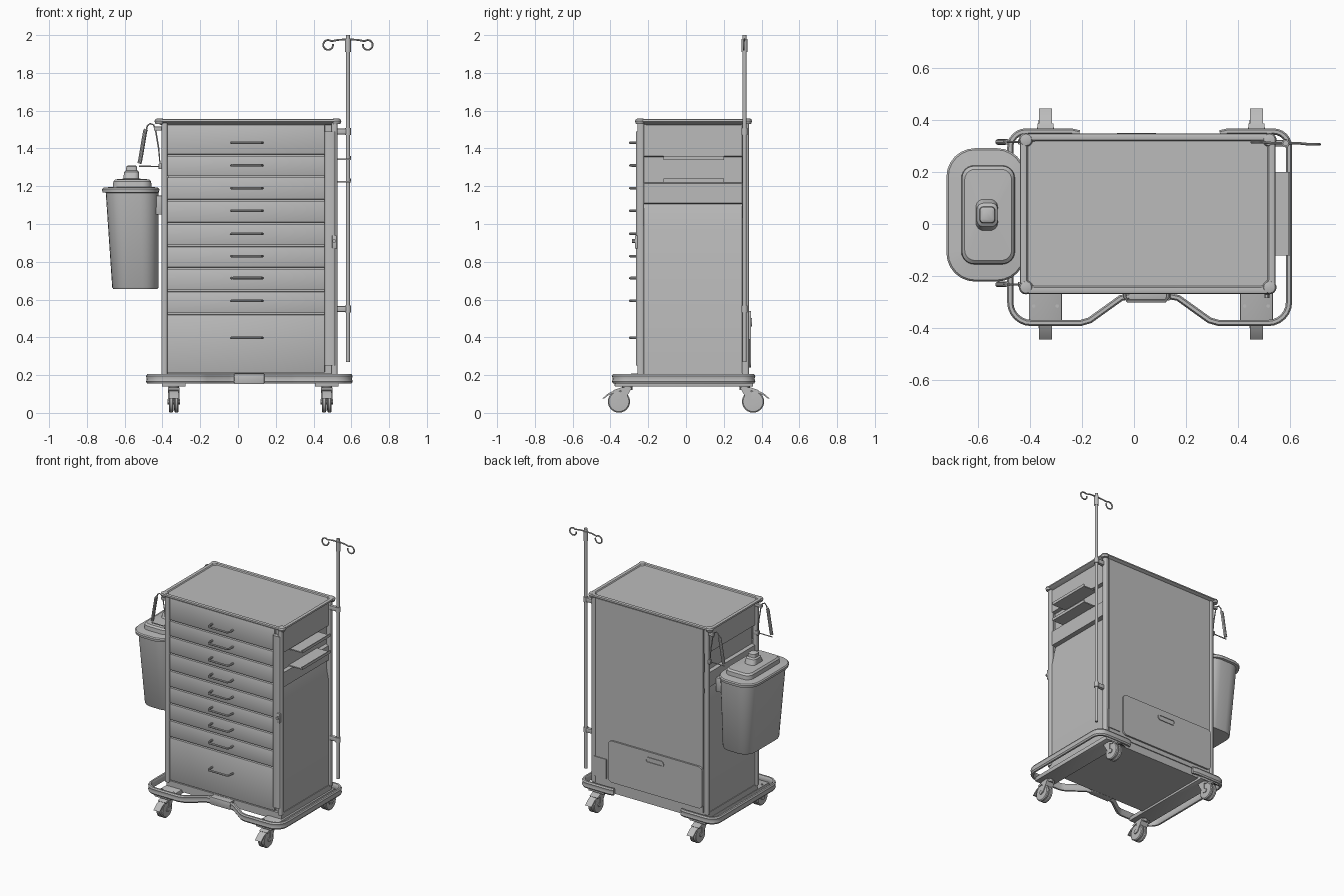
import bpy, bmesh, math
from mathutils import Vector

cube = bpy.data.objects.get("Cube")
if cube:
    bpy.data.objects.remove(cube)

grey = bpy.data.materials.new("painted grey")
grey.use_nodes = True
grey.diffuse_color = (0.5, 0.5, 0.5, 1)
grey.node_tree.nodes["Principled BSDF"].inputs["Base Color"].default_value = (0.5, 0.5, 0.5, 1)

MID = 0.06  # centre line of the cabinet


def finish(name, bm):
    bmesh.ops.recalc_face_normals(bm, faces=bm.faces[:])
    mesh = bpy.data.meshes.new(name)
    bm.to_mesh(mesh)
    bm.free()
    mesh.materials.append(grey)
    ob = bpy.data.objects.new(name, mesh)
    bpy.context.collection.objects.link(ob)
    bpy.ops.object.select_all(action='DESELECT')
    ob.select_set(True)
    bpy.context.view_layer.objects.active = ob
    bpy.ops.object.shade_smooth_by_angle(angle=math.radians(35))
    return ob


def skin(name, rings, loop=False):
    """Join rings of points into a closed skin, capped unless looped."""
    bm = bmesh.new()
    rows = [[bm.verts.new(p) for p in ring] for ring in rings]
    n = len(rows[0])
    pairs = list(zip(rows, rows[1:])) + ([(rows[-1], rows[0])] if loop else [])
    for a, b in pairs:
        for i in range(n):
            j = (i + 1) % n
            bm.faces.new((a[i], a[j], b[j], b[i]))
    if not loop:
        bm.faces.new(rows[0])
        bm.faces.new(rows[-1])
    return finish(name, bm)


def box(name, x, y, z, bevel=0):
    bm = bmesh.new()
    bmesh.ops.create_cube(bm, size=1)
    for v in bm.verts:
        v.co = [r[0] + (c + 0.5) * (r[1] - r[0]) for c, r in zip(v.co, (x, y, z))]
    if bevel:
        bmesh.ops.bevel(bm, geom=bm.edges[:], offset=bevel, segments=2, profile=0.5, affect='EDGES')
    return finish(name, bm)


def rounded(cx, cy, hx, hy, r, z, n=6):
    pts = []
    for k, (sx, sy) in enumerate(((1, 1), (-1, 1), (-1, -1), (1, -1))):
        for i in range(n + 1):
            a = math.pi / 2 * (k + i / n)
            pts.append((cx + sx * (hx - r) + r * math.cos(a), cy + sy * (hy - r) + r * math.sin(a), z))
    return pts


def tube(name, pts, r, sides=10):
    """Round tube along a path."""
    pts = [Vector(p) for p in pts]
    rings, ref = [], None
    for i, p in enumerate(pts):
        t = (pts[min(i + 1, len(pts) - 1)] - pts[max(i - 1, 0)]).normalized()
        if ref is None:
            ref = t.orthogonal()
        u = (ref - t * ref.dot(t)).normalized()
        ref, w = u, t.cross(u)
        rings.append([p + r * (math.cos(a) * u + math.sin(a) * w)
                      for a in (2 * math.pi * k / sides for k in range(sides))])
    return skin(name, rings)


def prism(name, outline, lo, hi, axis):
    """Extrude a 2D outline along the x or y axis."""
    if axis == 'x':
        return skin(name, [[(d, a, b) for a, b in outline] for d in (lo, hi)])
    return skin(name, [[(a, d, b) for a, b in outline] for d in (lo, hi)])


# Cabinet body with stepped side walls
side = [(0.455, 0.2), (0.455, 0.97), (0.425, 1.105), (0.455, 1.11), (0.455, 1.215),
        (0.43, 1.22), (0.43, 1.355), (0.455, 1.36), (0.455, 1.53)]
outline = [(MID + a, z) for a, z in side] + [(MID - a, z) for a, z in reversed(side)]
prism("cabinet_body", outline, -0.225, 0.325, 'y')
box("back_panel", (-0.37, 0.49), (0.32, 0.332), (0.21, 1.53))
for sx in (-1, 1):
    for y in (-0.24, 0.315):
        cx = MID + sx * 0.45
        skin("corner_post", [rounded(cx, y, 0.016, 0.018, 0.01, z, 3) for z in (0.2, 1.535)])

# Worktop with raised rim and corner knobs
top = [(0.462, 0.28, 1.525), (0.49, 0.308, 1.543), (0.488, 0.306, 1.553), (0.48, 0.298, 1.556),
       (0.465, 0.283, 1.553), (0.46, 0.278, 1.546)]
skin("worktop", [rounded(0.0525, 0.04, a, b, 0.03, z) for a, b, z in top])
for x in (-0.415, 0.52):
    for y in (-0.243, 0.323):
        skin("worktop_corner", [rounded(x, y, r, r, r, z) for r, z in
                                ((0.022, 1.53), (0.027, 1.545), (0.022, 1.556), (0.01, 1.559))])

# Drawers with bar handles
splits = [1.53, 1.365, 1.25, 1.127, 1.005, 0.884, 0.767, 0.646, 0.524, 0.21]
grips = [1.43, 1.31, 1.19, 1.07, 0.948, 0.83, 0.714, 0.593, 0.397]
for hi, lo, z in zip(splits, splits[1:], grips):
    box("drawer_front", (-0.375, 0.46), (-0.243, -0.22), (lo + 0.004, hi - 0.004), 0.003)
    tube("drawer_handle", [(-0.035, -0.235, z), (-0.035, -0.28, z), (-0.026, -0.295, z),
                           (0.121, -0.295, z), (0.13, -0.28, z), (0.13, -0.235, z)], 0.007, 8)

# Locking bar with lock
skin("locking_bar", [rounded(0.488, -0.25, 0.029, 0.015, 0.014, z, 4) for z in (0.25, 1.49)])
box("lock_plate", (0.498, 0.522), (-0.27, -0.25), (0.87, 0.94), 0.004)
tube("lock_key", [(0.51, -0.265, 0.91), (0.51, -0.285, 0.91)], 0.01)

# Base pan, caster rails and wrap-around bumper
box("base_pan", (-0.4, 0.52), (-0.245, 0.325), (0.155, 0.21))
for x in (-0.34, 0.47):
    box("caster_rail", (x - 0.063, x + 0.063), (-0.378, 0.355), (0.14, 0.17), 0.003)
    for dx in (-0.045, 0.045):
        tube("rail_screw", [(x + dx, -0.315, 0.165), (x + dx, -0.315, 0.175)], 0.007, 8)


def arc(cx, cy, r, a0, a1, n=6):
    return [(cx + r * math.cos(math.radians(a0 + (a1 - a0) * i / n)),
             cy + r * math.sin(math.radians(a0 + (a1 - a0) * i / n))) for i in range(n + 1)]


half = [(0.08, -0.278), (0.11, -0.284), (0.23, -0.37), (0.265, -0.38)]
half += arc(0.455, -0.3, 0.08, -90, 0) + arc(0.475, 0.295, 0.06, 0, 90) + [(0.3, 0.355), (0.27, 0.348)]
path = [Vector((MID - a, b)) for a, b in reversed(half)] + [Vector((MID + a, b)) for a, b in half]
section = [(-0.006, -0.025), (0.006, -0.025), (0.012, -0.015), (0.008, 0), (0.012, 0.015),
           (0.006, 0.025), (-0.006, 0.025), (-0.012, 0.015), (-0.012, -0.015)]
rings = []
for i, p in enumerate(path):
    t = (path[min(i + 1, len(path) - 1)] - path[max(i - 1, 0)]).normalized()
    rings.append([(p.x + t.y * d, p.y - t.x * d, 0.18 + h) for d, h in section])
skin("bumper_rail", rings)
box("bumper_centre_cover", (-0.02, 0.14), (-0.293, -0.24), (0.153, 0.208), 0.004)

# Casters, front pair trailing forward and rear pair backward
for x in (-0.34, 0.47):
    for s in (-1, 1):
        cy = s * 0.355
        for dx in (-0.014, 0.014):
            wheel = [(0.04, -0.012), (0.053, -0.011), (0.059, -0.006), (0.059, 0.006), (0.053, 0.011), (0.04, 0.012)]
            skin("caster_wheel", [[(x + dx + w, cy + r * math.cos(a), 0.06 + r * math.sin(a))
                                   for a in (math.tau * k / 24 for k in range(24))] for r, w in wheel])
        hood = [(s * q, z) for q, z in ((0.285, 0.135), (0.34, 0.135), (0.385, 0.12), (0.375, 0.108),
                                        (0.345, 0.118), (0.348, 0.05), (0.335, 0.05), (0.305, 0.1))]
        prism("caster_hood", hood, x - 0.031, x + 0.031, 'x')
        tube("caster_axle", [(x - 0.032, cy, 0.06), (x + 0.032, cy, 0.06)], 0.015)
        tube("caster_stem", [(x, s * 0.31, 0.12), (x, s * 0.31, 0.15)], 0.028, 16)
        pedal = [(s * q, z) for q, z in ((0.37, 0.122), (0.41, 0.105), (0.444, 0.075), (0.435, 0.075), (0.405, 0.097), (0.37, 0.11))]
        prism("brake_pedal", pedal, x - 0.025, x + 0.025, 'x')

# Side trays on the left wall
for z in (1.34, 1.22):
    box("side_tray", (0.48, 0.598), (-0.12, 0.2), (z, z + 0.008))
    box("side_tray_lip", (0.592, 0.598), (-0.12, 0.2), (z, z + 0.02))

# Pole with clamps and twin hooks
PX, PY = 0.582, 0.31
tube("pole", [(PX, PY, 0.27), (PX, PY, 1.93)], 0.011, 16)
tube("pole_collar", [(PX, PY, 1.91), (PX, PY, 1.98)], 0.015, 16)
tube("pole_tip", [(PX, PY, 1.97), (PX, PY, 2.0)], 0.011, 16)
for z in (0.55, 1.49):
    box("pole_clamp", (0.5, PX), (PY - 0.012, PY + 0.012), (z - 0.015, z + 0.015), 0.003)
    tube("pole_clamp_ring", [(PX, PY, z - 0.018), (PX, PY, z + 0.018)], 0.016, 16)
for s in (-1, 1):
    curl = [(PX + s * (0.105 + 0.026 * math.sin(a)), PY - s * 0.004, 1.948 + 0.026 * math.cos(a))
            for a in (math.tau * k / 18 for k in range(-2, 15))]
    tube("pole_hook", [(PX, PY, 1.977), (PX + s * 0.05, PY, 1.975)] + curl, 0.005, 8)

# Waste bin with stepped lid and spout
BX, BY = -0.568, 0.035
bin_steps = [(-0.543, 0.118, 0.2, 0.08, 0.657), (-0.543, 0.123, 0.205, 0.085, 0.665),
             (-0.56, 0.14, 0.24, 0.1, 1.165), (BX, 0.15, 0.255, 0.11, 1.168), (BX, 0.152, 0.256, 0.11, 1.185),
             (BX, 0.145, 0.25, 0.105, 1.192), (-0.56, 0.103, 0.19, 0.05, 1.197), (-0.56, 0.1, 0.187, 0.045, 1.225),
             (-0.56, 0.09, 0.175, 0.04, 1.236), (-0.565, 0.042, 0.06, 0.03, 1.24), (-0.563, 0.04, 0.045, 0.025, 1.275),
             (-0.563, 0.03, 0.032, 0.015, 1.283), (-0.563, 0.028, 0.03, 0.014, 1.305), (-0.563, 0.02, 0.022, 0.01, 1.31)]
skin("waste_bin", [rounded(cx, BY, a, b, r, z) for cx, a, b, r, z in bin_steps])
box("bin_bracket", (-0.44, -0.39), (-0.15, 0.22), (1.05, 1.15), 0.004)

# Folding hanger arms on the right wall
for y in (-0.232, 0.315):
    tube("hanger_wire", [(-0.487, y, 1.49), (-0.48, y, 1.52), (-0.465, y, 1.532), (-0.447, y, 1.525), (-0.435, y, 1.49),
                         (-0.42, y, 1.4), (-0.412, y, 1.305), (-0.525, y, 1.305)], 0.004, 8)
    tube("hanger_grip", [(-0.486, y, 1.5), (-0.492, y, 1.49), (-0.518, y, 1.335), (-0.522, y, 1.32)], 0.011, 10)
    box("hanger_mount", (-0.445, -0.38), (y - 0.01, y + 0.01), (1.495, 1.515), 0.003)
    box("hanger_foot", (-0.42, -0.385), (y - 0.012, y + 0.012), (1.29, 1.32), 0.003)

# Rear board with rounded upper corners and a grip slot
cx, cz = 0.005, 0.39
board = [(a, c) for a, c, _ in rounded(cx, cz, 0.375, 0.15, 0.03, 0)]
prism("rear_board", board, 0.333, 0.345, 'y')
slots = [[(a, y, c) for a, c, _ in rounded(0.01, 0.48, h, k, k, 0)]
         for h, k, y in ((0.075, 0.022, 0.344), (0.075, 0.022, 0.35), (0.063, 0.012, 0.35), (0.063, 0.012, 0.344))]
skin("board_grip_rim", slots, loop=True)
box("rear_label_plate", (0.4, 0.5), (0.33, 0.338), (0.25, 0.39))
